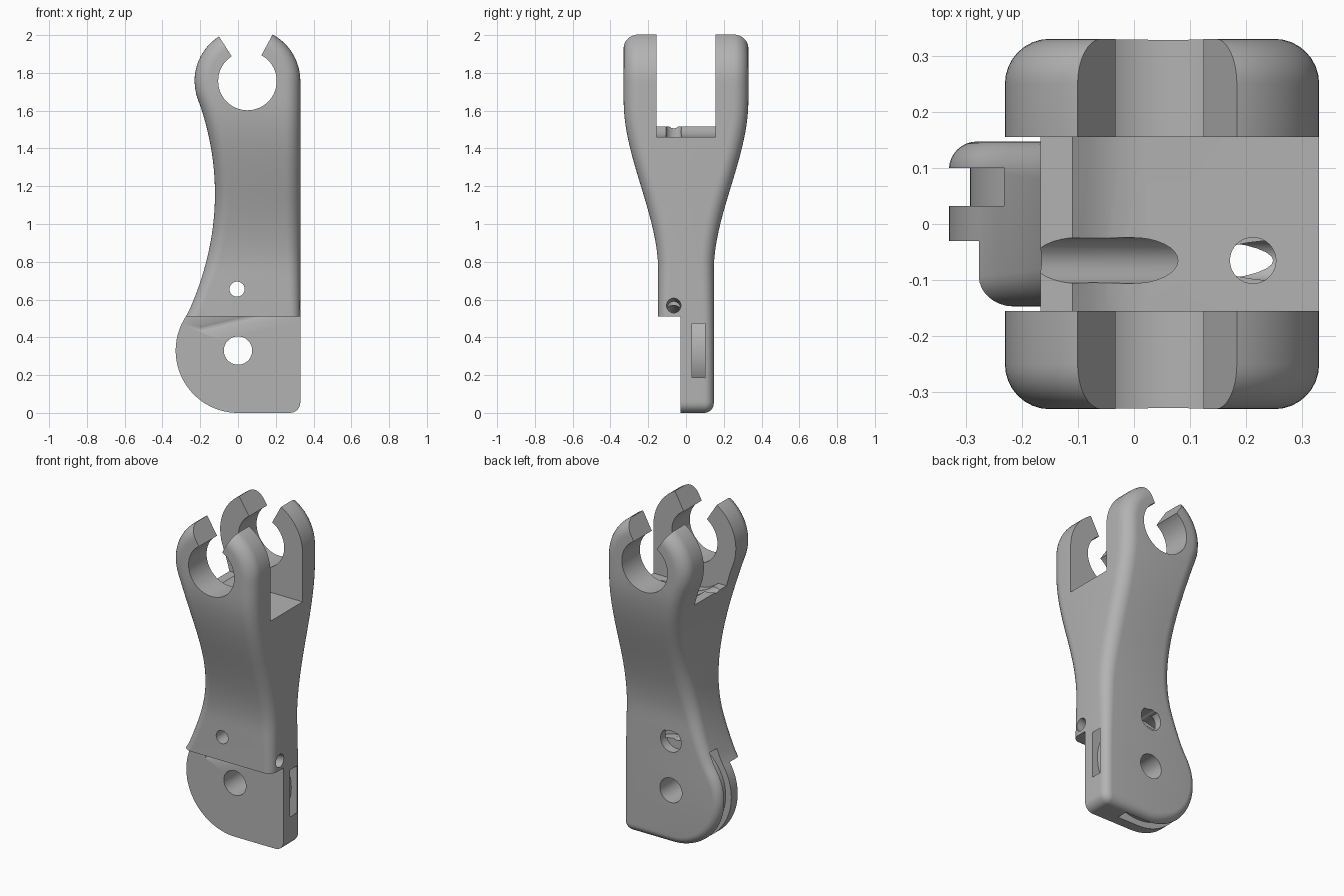
import bpy, bmesh
from math import sin, cos, pi, sqrt, radians, atan2, hypot
from mathutils import Vector

cube = bpy.data.objects.get("Cube")
if cube:
    bpy.data.objects.remove(cube, do_unlink=True)

AXLE = (0.0, 0.33)      # pivot at the foot, x and z
GRIP = (0.05, 1.757)    # centre of the open clip
R_FOOT, R_CLIP, RIGHT = 0.33, 0.28, 0.33


def make_object(name, bm):
    bmesh.ops.recalc_face_normals(bm, faces=bm.faces)
    mesh = bpy.data.meshes.new(name)
    bm.to_mesh(mesh)
    bm.free()
    obj = bpy.data.objects.new(name, mesh)
    bpy.context.collection.objects.link(obj)
    return obj


def prism(name, pts, y0, y1):
    """Extrude an x/z outline along y."""
    bm = bmesh.new()
    face = bm.faces.new([bm.verts.new((x, y0, z)) for x, z in pts])
    out = bmesh.ops.extrude_face_region(bm, geom=[face])["geom"]
    bmesh.ops.translate(bm, vec=(0, y1 - y0, 0),
                        verts=[v for v in out if isinstance(v, bmesh.types.BMVert)])
    return make_object(name, bm)


def disc(name, centre, r, y0, y1, n=64):
    pts = [(centre[0] + r * cos(2 * pi * i / n), centre[1] + r * sin(2 * pi * i / n))
           for i in range(n)]
    return prism(name, pts, y0, y1)


def rod(name, a, b, r):
    """Round bar between two points."""
    a, b = Vector(a), Vector(b)
    bm = bmesh.new()
    bmesh.ops.create_cone(bm, cap_ends=True, segments=32, radius1=r, radius2=r,
                          depth=(b - a).length)
    bm.transform((b - a).to_track_quat('Z', 'Y').to_matrix().to_4x4())
    bmesh.ops.translate(bm, vec=(a + b) / 2, verts=bm.verts)
    return make_object(name, bm)


def cut(target, cutter):
    """Subtract the cutter, bake the result and delete the cutter."""
    mod = target.modifiers.new("cut", 'BOOLEAN')
    mod.solver, mod.object = 'EXACT', cutter
    deps = bpy.context.evaluated_depsgraph_get()
    mesh = bpy.data.meshes.new_from_object(target.evaluated_get(deps))
    target.modifiers.clear()
    target.data = mesh
    bpy.data.objects.remove(cutter, do_unlink=True)


def smoothstep(a, b, z):
    t = min(1, max(0, (z - a) / (b - a)))
    return t * t * (3 - 2 * t)


def half_depth(z):
    return 0.147 + 0.183 * smoothstep(0.75, 1.65, z)


def fillet(z):
    return 0.05 + 0.03 * smoothstep(0.3, 1.2, z)


def left_edge(z):
    if z > 1.64:
        return GRIP[0] - sqrt(R_CLIP ** 2 - (z - GRIP[1]) ** 2)
    return -0.122 - (z - 1.16) ** 2 / 2.8


# Side outline: matching left and right chains from top to bottom
left, right = [], []
for i in range(19):
    a = radians(85 * (1 - i / 18))
    z = GRIP[1] + R_CLIP * sin(a)
    left.append((GRIP[0] - R_CLIP * cos(a), z))
    right.append((GRIP[0] + R_CLIP * cos(a), z))
STEPS = 36
for i in range(1, STEPS):
    z = GRIP[1] + (0.51 - GRIP[1]) * i / STEPS
    left.append((left_edge(z), z))
    right.append((RIGHT, z))
start = atan2(0.18, sqrt(R_FOOT ** 2 - 0.18 ** 2))
LOW, CORNER = 32, 0.055
for i in range(LOW):
    a = start - (start + pi / 2) * i / (LOW - 1)
    left.append((-R_FOOT * cos(a), AXLE[1] + R_FOOT * sin(a)))
    k = i - (LOW - 8)
    if k < 0:
        right.append((RIGHT, 0.51 - (0.51 - CORNER) * i / (LOW - 8)))
    else:
        b = pi / 2 * k / 7
        right.append((RIGHT - CORNER + CORNER * cos(b), CORNER - CORNER * sin(b)))
outline = left + right[::-1]
count, half = len(outline), len(left)


def inward(i):
    (x0, z0), (x1, z1) = outline[i - 1], outline[(i + 1) % count]
    dx, dz = x1 - x0, z1 - z0
    return -dz / hypot(dx, dz), dx / hypot(dx, dz)


# Body: outline rings stacked through the rounded edges, closed by ruled strips
bm = bmesh.new()
rings = []
for side, angles in ((1, range(8, -1, -1)), (-1, range(9))):
    for k in angles:
        t = pi / 2 * k / 8
        ring = []
        for i, (x, z) in enumerate(outline):
            nx, nz = inward(i)
            r = fillet(z)
            d = r * (1 - cos(t))
            px, pz = x + nx * d, z + nz * d
            ring.append(bm.verts.new((px, side * (half_depth(pz) - r * (1 - sin(t))), pz)))
        rings.append(ring)
for a, b in zip(rings, rings[1:]):
    for i in range(count):
        j = (i + 1) % count
        bm.faces.new((a[i], a[j], b[j], b[i]))
for ring in (rings[0], rings[-1]):
    for i in range(half - 1):
        bm.faces.new((ring[i], ring[i + 1], ring[count - 2 - i], ring[count - 1 - i]))
body = make_object("finger_segment", bm)

# Fork slot between the two clips
cut(body, prism("fork_slot", [(0.5, 1.46), (0.02, 1.46), (-0.02, 1.466), (-0.05, 1.476),
                              (-0.08, 1.493), (-0.11, 1.515), (-0.5, 1.515),
                              (-0.5, 2.2), (0.5, 2.2)], -0.155, 0.155))
# Open clip: round seat and flared mouth
cut(body, disc("clip_seat", GRIP, 0.155, -1, 1))
cut(body, prism("clip_mouth", [GRIP, (GRIP[0] + 0.26, GRIP[1] + 0.48),
                               (GRIP[0] - 0.30, GRIP[1] + 0.47)], -1, 1))
# Step that leaves a half-width tongue at the foot
cut(body, prism("foot_step", [(-1, -1), (1, -1), (1, 0.51), (-1, 0.51)], -1, -0.03))
# Ring-shaped groove around the pivot hub
groove = disc("hub_groove", AXLE, 0.36, 0.032, 0.10, 96)
cut(groove, disc("hub", AXLE, 0.292, -1, 1, 96))
cut(body, groove)
# Axle hole, pin hole and its flat-topped recess at the back
cut(body, disc("axle_hole", AXLE, 0.075, -1, 1))
cut(body, disc("pin_hole", (-0.005, 0.655), 0.04, -1, 1, 40))
arc = [radians(130 + 280 * i / 30) for i in range(31)]
cut(body, prism("pin_recess", [(0.07 * cos(a), 0.635 + 0.07 * sin(a)) for a in arc], 0.09, 1))
# Cord channels
Y = -0.065
cut(body, rod("lower_channel", (-0.2, Y, 0.443), (0.4, Y, 0.585), 0.038))
cut(body, rod("upright_channel", (0.212, Y, 1.6), (0.212, Y, 0.56), 0.041))
cut(body, rod("slanted_channel", (-0.15, Y, 1.545), (0.1, Y, 1.40), 0.041))

# Material and shading
grey = bpy.data.materials.new("plain_grey")
grey.use_nodes = True
colour = (0.45, 0.45, 0.45, 1)
grey.diffuse_color = colour
grey.node_tree.nodes["Principled BSDF"].inputs["Base Color"].default_value = colour
body.data.materials.clear()
body.data.materials.append(grey)
for poly in body.data.polygons:
    poly.material_index = 0
bpy.ops.object.select_all(action='DESELECT')
body.select_set(True)
bpy.context.view_layer.objects.active = body
bpy.ops.object.shade_smooth_by_angle(angle=radians(30))
